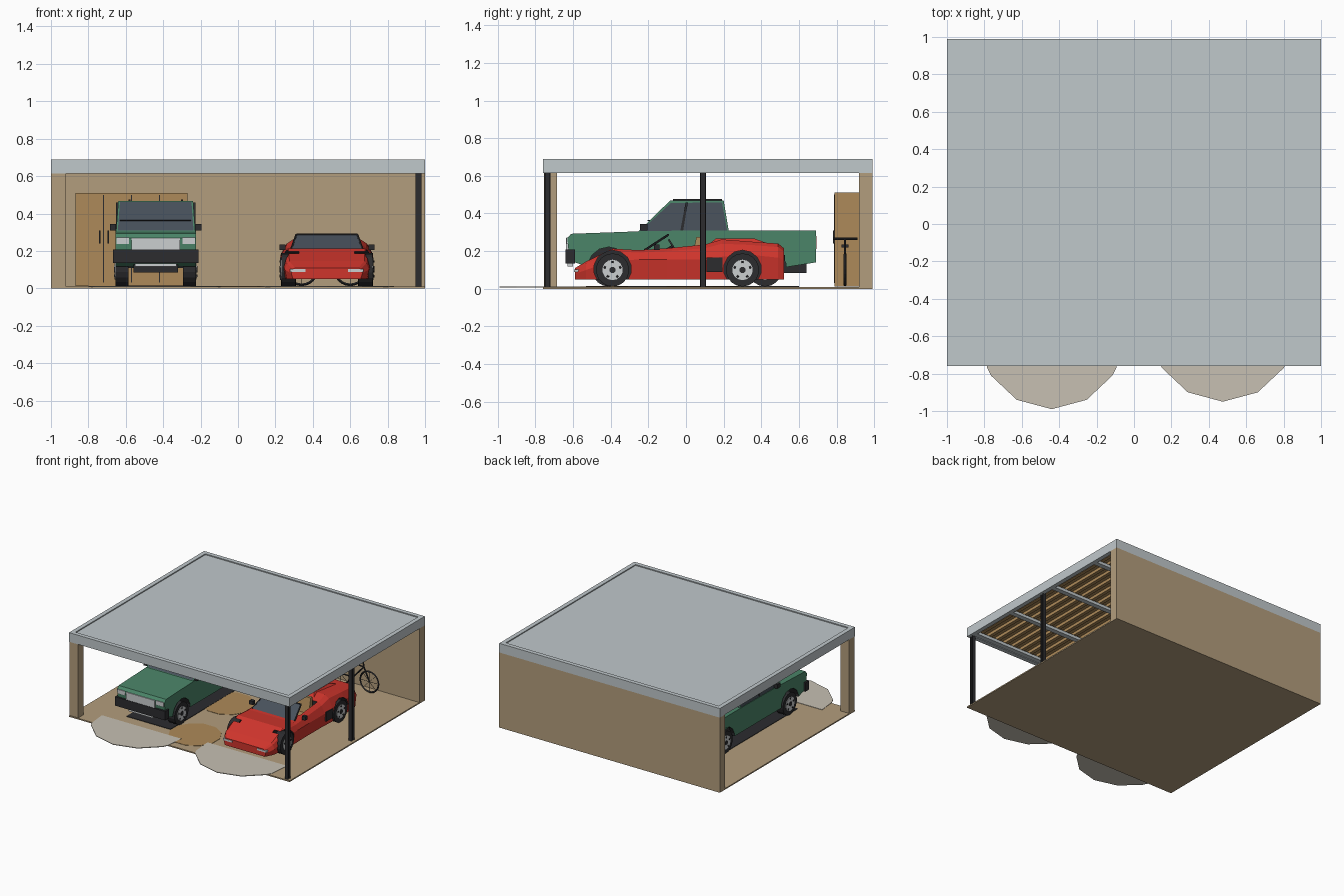
import bpy, bmesh, math
from mathutils import Vector

if "Cube" in bpy.data.objects:
    bpy.data.objects.remove(bpy.data.objects["Cube"])

COLOURS = {
    "tan": (.45, .34, .205), "roof_grey": (.53, .58, .60), "green": (.07, .235, .14),
    "red": (.62, .035, .025), "black": (.025, .025, .028), "glass": (.065, .082, .105),
    "wood": (.42, .255, .10), "light_grey": (.60, .62, .63), "stone": (.57, .53, .45),
}
M = {}
for n, c in COLOURS.items():
    M[n] = bpy.data.materials.new(n)
    M[n].diffuse_color = (*c, 1)


def finish(name, bm, *mats):
    bmesh.ops.recalc_face_normals(bm, faces=bm.faces)
    me = bpy.data.meshes.new(name)
    bm.to_mesh(me)
    bm.free()
    ob = bpy.data.objects.new(name, me)
    bpy.context.collection.objects.link(ob)
    for m in mats:
        me.materials.append(M[m])
    return ob


def loft_bm(rings):
    bm = bmesh.new()
    vs = [[bm.verts.new(p) for p in r] for r in rings]
    n = len(rings[0])
    for a, b in zip(vs, vs[1:]):
        for i in range(n):
            bm.faces.new((a[i], a[(i + 1) % n], b[(i + 1) % n], b[i]))
    bm.faces.new(vs[0])
    bm.faces.new(vs[-1])
    bmesh.ops.recalc_face_normals(bm, faces=bm.faces)
    return bm


def rect(x0, x1, y0, y1, z):
    return [(x0, y0, z), (x1, y0, z), (x1, y1, z), (x0, y1, z)]


def box(name, mat, x0, x1, y0, y1, z0, z1):
    return finish(name, loft_bm([rect(x0, x1, y0, y1, z0), rect(x0, x1, y0, y1, z1)]), mat)


def side_prism(name, mat, pts, x0, x1):
    """Extrude a (y, z) profile along x."""
    return finish(name, loft_bm([[(x, y, z) for y, z in pts] for x in (x0, x1)]), mat)


def slab(name, mat, pts, z0, z1):
    """Extrude an (x, y) outline along z."""
    return finish(name, loft_bm([[(x, y, z) for x, y in pts] for z in (z0, z1)]), mat)


def rod(name, mat, a, b, r, sides=8):
    a, b = Vector(a), Vector(b)
    q = (b - a).to_track_quat('Z', 'Y')
    ring = [q @ Vector((r * math.cos(t), r * math.sin(t), 0))
            for t in (2 * math.pi * (i + .5) / sides for i in range(sides))]
    return finish(name, loft_bm([[p + v for v in ring] for p in (a, b)]), mat)


def cut(ob, cutter):
    m = ob.modifiers.new("cut", 'BOOLEAN')
    m.operation, m.object = 'DIFFERENCE', cutter
    m.material_mode = 'TRANSFER'
    cutter.hide_render = True
    cutter.hide_viewport = True


def wheels(prefix, cx, half, y, r, width, bodies, arch):
    """A mirrored pair of wheels, with arches cut into the bodies."""
    z = r + .012
    for s in (-1, 1):
        xo = cx + s * half
        xi = xo - s * width
        rod(prefix + "_tyre", "black", (xi, y, z), (xo, y, z), r, 18)
        rod(prefix + "_rim", "light_grey", (xo, y, z), (xo + s * .004, y, z), r * .62, 14)
        rod(prefix + "_hub", "black", (xo, y, z), (xo + s * .008, y, z), r * .2, 8)
        for k in range(5):
            t = k * 2 * math.pi / 5
            d = Vector((0, math.sin(t), math.cos(t))) * r
            c = Vector((xo + s * .003, y, z))
            rod(prefix + "_slot", "black", c + d * .42, c + d * .55, .006, 6)
        c = rod(prefix + "_arch_cutter", "black", (xi - s * .02, y, z + .005),
                (xo + s * .1, y, z + .005), arch, 14)
        for b in bodies:
            cut(b, c)


# Building: floor, back wall, corner pillar and steel posts
box("floor", "tan", -1, 1, -.76, .99, 0, .01)
box("back_wall", "tan", -1, 1, .92, .99, .01, .615)
box("corner_pillar", "tan", -1, -.92, -.755, -.685, .01, .615)
for y in (-.735, .09):
    box("post_web", "black", .961, .969, y - .013, y + .013, .01, .62)
    for dy in (-.013, .013):
        box("post_flange", "black", .95, .98, y + dy - .003, y + dy + .003, .01, .62)

# Roof: fascia rim, recessed deck, rafters and cross beams
E = .035
box("fascia_front", "roof_grey", -1, 1, -.76, -.76 + E, .615, .69)
box("fascia_back", "roof_grey", -1, 1, .99 - E, .99, .615, .69)
for x in (-1, 1 - E):
    box("fascia_side", "roof_grey", x, x + E, -.76 + E, .99 - E, .615, .69)
box("roof_deck", "roof_grey", -.965, .965, -.725, .955, .672, .682)
box("roof_lining", "wood", -.965, .965, -.725, .955, .664, .672)
for i in range(24):
    x = -.92 + i * .08
    box("rafter", "wood", x - .014, x + .014, -.725, .955, .64, .664)
for y in (-.70, -.28, .21, .70):
    box("cross_beam", "roof_grey", -.965, .965, y - .02, y + .02, .617, .642)

# Stone aprons at the entrance and worn patches on the floor
for cx, front, back in ((-.44, -.99, -.62), (.475, -.95, -.56)):
    dims = [(.36, back), (.345, front + .22), (.325, front + .18), (.187, front + .05), (0, front)]
    pts = [(cx + x, y) for x, y in dims] + [(cx - x, y) for x, y in dims[-2::-1]]
    slab("entrance_apron", "stone", pts, .008, .013)
for x, y, r in ((-.04, -.50, .20), (-.15, .09, .20)):
    rod("floor_patch", "wood", (x, y, .009), (x, y, .0125), r, 12)
box("floor_stain", "black", -.64, -.24, -.53, .60, .009, .014)

# Cabinet on the back wall
box("cabinet", "wood", -.87, -.27, .79, .92, .012, .51)
for x in (-.72, -.57, -.42):
    box("cabinet_gap", "black", x - .003, x + .003, .786, .79, .03, .50)
for x in (-.74, -.695, -.44, -.395):
    box("cabinet_handle", "black", x - .004, x + .004, .78, .79, .24, .31)

# Bicycle
BY = .845
for x in (.34, .60):
    bm = bmesh.new()
    rings = []
    for i in range(24):
        t = 2 * math.pi * i / 24
        rings.append([bm.verts.new((x + rr * math.cos(t), BY + o, .102 + rr * math.sin(t)))
                      for rr, o in ((.09, 0), (.083, .008), (.076, 0), (.083, -.008))])
    for i in range(24):
        a, b = rings[i], rings[(i + 1) % 24]
        for j in range(4):
            bm.faces.new((a[j], a[(j + 1) % 4], b[(j + 1) % 4], b[j]))
    finish("bicycle_tyre", bm, "black")
    for k in range(4):
        t = k * math.pi / 4
        d = Vector((math.cos(t), 0, math.sin(t))) * .08
        rod("bicycle_spoke", "black", Vector((x, BY, .102)) - d, Vector((x, BY, .102)) + d, .0015, 4)
nodes = {"r": (.34, .102), "f": (.60, .102), "c": (.45, .10), "s": (.41, .22), "h": (.55, .21), "t": (.54, .262)}
for a, b in ("rc", "rs", "cs", "ch", "sh", "ht", "hf"):
    rod("bicycle_frame", "black", (nodes[a][0], BY, nodes[a][1]), (nodes[b][0], BY, nodes[b][1]), .006, 6)
rod("bicycle_handlebar", "black", (.53, .78, .265), (.53, .91, .265), .006, 6)
box("bicycle_saddle", "black", .375, .435, BY - .018, BY + .018, .22, .235)

# Pickup truck: nose and cab base, open bed, cab with inset windows
T = -.44
body = side_prism("truck_body", "green", [(-.62, .15), (-.63, .27), (-.61, .292), (-.25, .305),
                  (.225, .31), (.225, .11), (-.5, .11)], T - .215, T + .215)
sides = []
for s in (-1, 1):
    a, b = sorted((T + s * .215, T + s * .18))
    sides.append(side_prism("truck_bed_side", "green", [(.22, .11), (.5, .11), (.69, .14), (.69, .31), (.22, .31)], a, b))
box("truck_tailgate", "green", T - .18, T + .18, .665, .688, .14, .308)
box("truck_bed_floor", "green", T - .18, T + .18, .22, .67, .18, .20)
box("truck_chassis", "black", T - .12, T + .12, -.55, .64, .085, .18)
bm = loft_bm([rect(T - .212, T + .212, -.255, .228, .302), rect(T - .20, T + .20, -.085, .20, .468)])
panes = [f for f in bm.faces if abs(f.normal.z) < .95]
bmesh.ops.inset_individual(bm, faces=panes, thickness=.013)
for f in panes:
    f.material_index = 1
finish("truck_cab", bm, "green", "glass")
for s in (-1, 1):
    x = T + s * .207
    side_prism("truck_door_pillar", "black", [(-.03, .31), (-.015, .31), (.01, .458), (-.002, .458)], x - .005, x + .005)
    x = T + s * .14
    box("truck_roof_rail", "black", x - .006, x + .006, -.07, .19, .466, .476)
    x = T + s * .228
    box("truck_mirror", "black", x - .016, x + .016, -.245, -.205, .31, .345)
    x = T + s * .176
    box("truck_headlight", "light_grey", x - .034, x + .034, -.635, -.61, .238, .272)
    box("truck_tail_light", "red", x - .012 + s * .022, x + .012 + s * .022, .685, .693, .21, .28)
box("truck_wiper", "black", T - .19, T + .19, -.205, -.19, .36, .366)
box("truck_grille", "light_grey", T - .13, T + .13, -.637, -.61, .208, .27)
box("truck_bumper", "black", T - .228, T + .228, -.64, -.59, .135, .208)
box("truck_number_plate", "light_grey", T - .11, T + .11, -.63, -.60, .117, .133)
wheels("truck_front", T, .215, -.41, .09, .07, [body], .115)
wheels("truck_rear", T, .215, .42, .09, .07, sides, .115)

# Sports car: lofted body (y, half width, waist z, top z, top half width)
C = .475
stations = [(-.59, .19, .08, .11, .17), (-.53, .225, .10, .145, .20), (-.39, .243, .15, .213, .205),
            (-.25, .243, .155, .205, .20), (-.10, .24, .155, .215, .19), (.10, .242, .155, .235, .185),
            (.19, .248, .17, .262, .18), (.35, .248, .18, .250, .19), (.49, .245, .165, .24, .19),
            (.52, .235, .15, .215, .18)]
rings = []
for y, w, zm, zt, wt in stations:
    half = [(w * .95, .05), (w, zm), ((w + wt) / 2, zm + (zt - zm) * .75), (wt, zt)]
    rings.append([(C + x, y, z) for x, z in half] + [(C - x, y, z) for x, z in half[::-1]])
car = finish("car_body", loft_bm(rings), "red")
cut(car, box("cockpit_cutter", "black", C - .175, C + .175, -.13, .10, .10, .4))
wheels("car_front", C, .243, -.39, .088, .075, [car], .1)
wheels("car_rear", C, .246, .30, .088, .08, [car], .1)

# Car windscreen with frame, seats, steering wheel and trim
finish("car_windscreen", loft_bm([rect(C - .19, C + .19, -.225, -.215, .205),
                                 rect(C - .16, C + .16, -.10, -.09, .285)]), "glass")
rod("windscreen_top_rail", "black", (C - .163, -.095, .286), (C + .163, -.095, .286), .006, 6)
for s in (-1, 1):
    rod("windscreen_side_rail", "black", (C + s * .192, -.22, .205), (C + s * .163, -.095, .286), .006, 6)
    x = C + s * .085
    side_prism("car_seat", "wood", [(-.04, .10), (-.04, .15), (.03, .155), (.055, .275), (.08, .275), (.08, .10)],
               x - .06, x + .06)
    a, b = sorted((C + s * .235, C + s * .25))
    box("car_side_intake", "black", a, b, .11, .195, .09, .165)
    x = C + s * .238
    box("car_mirror", "black", x - .016, x + .016, -.17, -.14, .205, .235)
    x = C + s * .155
    box("car_headlight", "light_grey", x - .042, x + .042, -.594, -.565, .088, .103)
    box("car_tail_light", "black", x - .05, x + .05, .51, .526, .15, .18)
rod("steering_wheel", "black", (C - .085, -.075, .225), (C - .085, -.067, .23), .042, 12)
rod("steering_column", "black", (C - .085, -.13, .19), (C - .085, -.07, .227), .007, 6)
finish("car_engine_cover", loft_bm([rect(C - .13, C + .13, .12, .45, .235),
                                   rect(C - .10, C + .10, .16, .36, .268)]), "red")

for m in bpy.data.materials:
    if m.users and not m.is_grease_pencil:
        m.use_nodes = True
        m.node_tree.nodes["Principled BSDF"].inputs["Base Color"].default_value = m.diffuse_color
